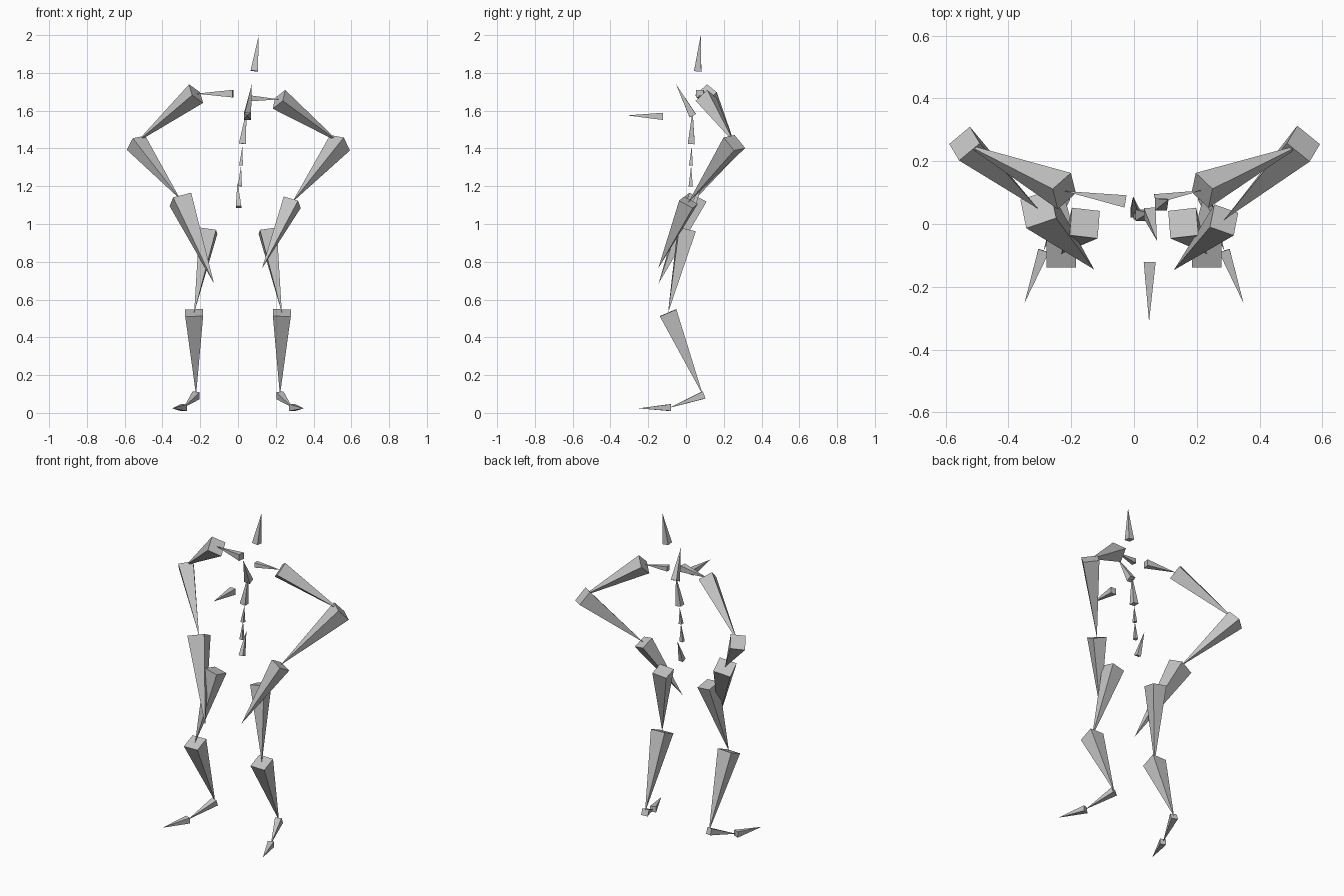
import bpy, bmesh
from mathutils import Vector

if "Cube" in bpy.data.objects:
    bpy.data.objects.remove(bpy.data.objects["Cube"])

grey = bpy.data.materials.new("light_grey")
grey.diffuse_color = (0.55, 0.55, 0.55, 1)
grey.use_nodes = True
grey.node_tree.nodes["Principled BSDF"].inputs["Base Color"].default_value = grey.diffuse_color


def bone(name, base, tip, edge=(1, 0, 0), diagonal=None):
    """Square pyramid whose base side is a fifth of its length."""
    base, tip = Vector(base), Vector(tip)
    axis = tip - base
    half = axis.length * 0.1
    d = axis.normalized()
    ref = Vector(diagonal or edge)
    u = (ref - d * ref.dot(d)).normalized()
    v = d.cross(u)
    if diagonal:
        corners = [u, v, -u, -v]
        reach = half * 2 ** 0.5
    else:
        corners = [u + v, v - u, -u - v, u - v]
        reach = half
    bm = bmesh.new()
    ring = [bm.verts.new(base + c * reach) for c in corners]
    apex = bm.verts.new(tip)
    bm.faces.new(ring)
    for i in range(4):
        bm.faces.new((ring[i], ring[(i + 1) % 4], apex))
    bmesh.ops.recalc_face_normals(bm, faces=bm.faces)
    mesh = bpy.data.meshes.new(name)
    bm.to_mesh(mesh)
    bm.free()
    mesh.materials.append(grey)
    bpy.context.collection.objects.link(bpy.data.objects.new(name, mesh))


# Trunk, neck and head
bone("pelvis", (0.003, 0.035, 1.09), (-0.003, 0.088, 1.225))
bone("lower_spine", (0.01, 0.025, 1.2), (0.016, 0.027, 1.31))
bone("middle_spine", (0.016, 0.026, 1.31), (0.023, 0.03, 1.41))
bone("upper_spine", (0.023, 0.028, 1.425), (0.046, 0.035, 1.605))
bone("neck", (0.05, 0.035, 1.575), (0.073, -0.053, 1.74))
bone("head", (0.086, 0.062, 1.81), (0.11, 0.078, 2.0))
bone("chest_pointer", (0.05, -0.122, 1.57), (0.048, -0.312, 1.575))

# Legs, mirrored
for side, s in (("left", -1), ("right", 1)):
    hip, knee = (0.157 * s, 0.003, 0.965), (0.232 * s, -0.095, 0.53)
    ankle, ball = (0.222 * s, 0.09, 0.093), (0.288 * s, -0.085, 0.028)
    bone(side + "_thigh", hip, knee, (0.09, 0.012 * s, 0.02 * s))
    bone(side + "_shin", knee, ankle)
    bone(side + "_foot", ankle, ball)
    bone(side + "_toe", ball, (0.349 * s, -0.252, 0.024))

# Arms: collar start, shoulder, wrist and finger tip differ by side
arms = (
    ("left", -1, (-0.027, 0.072, 1.69), (-0.222, 0.105, 1.69),
     (-0.305, 0.048, 1.13), (-0.127, -0.145, 0.685)),
    ("right", 1, (0.067, 0.08, 1.665), (0.217, 0.107, 1.66),
     (0.287, 0.013, 1.115), (0.127, -0.147, 0.765)),
)
for side, s, collar, shoulder, wrist, finger in arms:
    elbow = (0.54 * s, 0.256, 1.43)
    bone(side + "_collar", collar, shoulder, (0, 0, 1))
    bone(side + "_upper_arm", shoulder, elbow, diagonal=(0.045 * s, 0.01, 0.045))
    bone(side + "_forearm", elbow, wrist, diagonal=(-0.042 * s, 0, 0.03))
    bone(side + "_hand", wrist, finger, diagonal=(0.06 * s, 0.033, -0.025))
